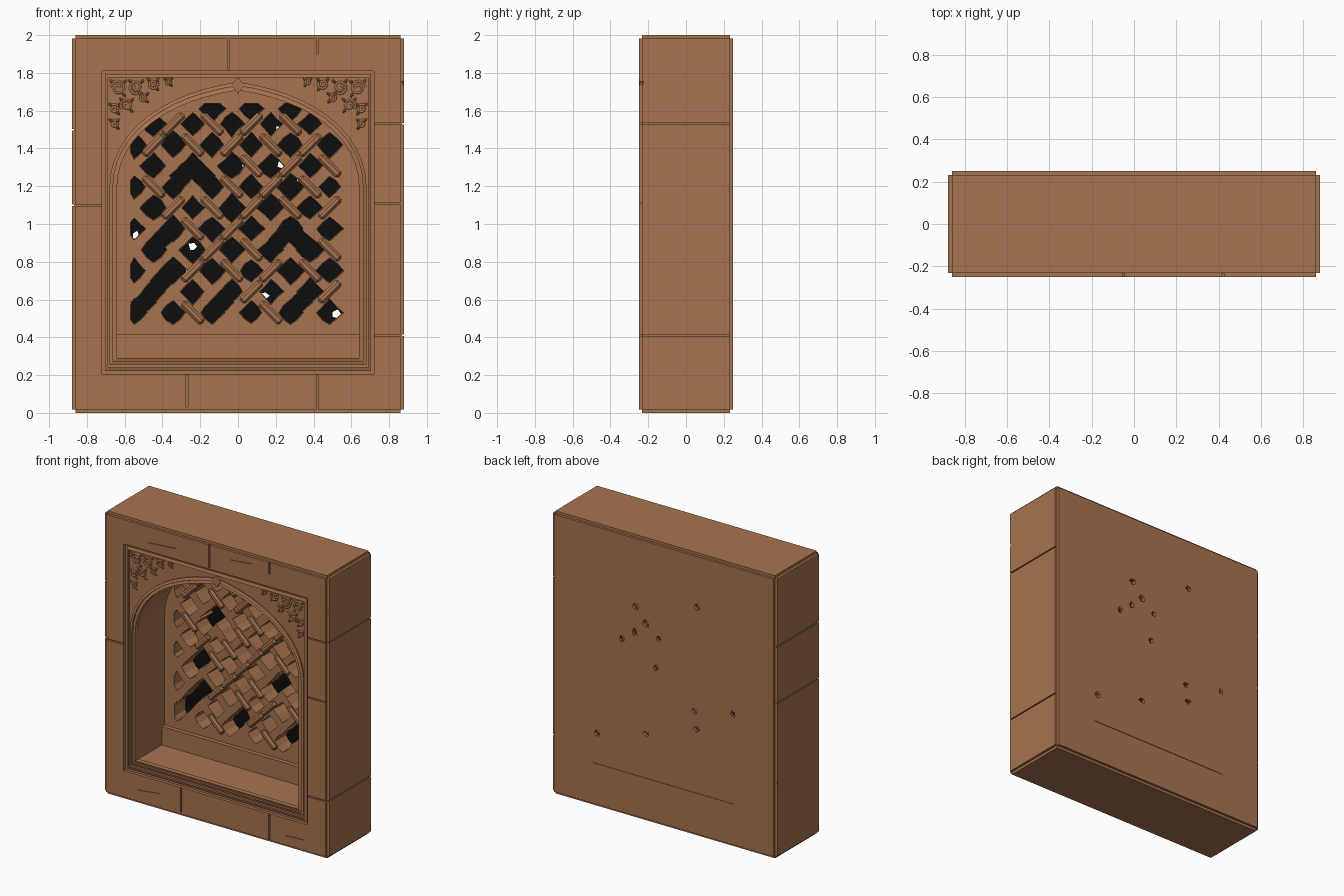
import bpy, bmesh, math, random
from mathutils import Matrix, Vector

random.seed(4)
cube = bpy.data.objects.get("Cube")
if cube:
    bpy.data.objects.remove(cube)


def material(name, rgb):
    m = bpy.data.materials.new(name)
    m.use_nodes = True
    m.diffuse_color = (*rgb, 1)
    m.node_tree.nodes["Principled BSDF"].inputs["Base Color"].default_value = (*rgb, 1)
    return m


STONE = material("terracotta stone", (0.39, 0.173, 0.079))
DARK = material("dark hollow", (0.004, 0.004, 0.004))


def finish(bm, name, mat=STONE):
    bmesh.ops.recalc_face_normals(bm, faces=bm.faces)
    me = bpy.data.meshes.new(name)
    bm.to_mesh(me)
    bm.free()
    me.materials.append(mat)
    ob = bpy.data.objects.new(name, me)
    bpy.context.collection.objects.link(ob)
    return ob


def add_prism(bm, front, back, y0, y1):
    """Solid between two matching (x, z) outlines."""
    a = [bm.verts.new((x, y0, z)) for x, z in front]
    b = [bm.verts.new((x, y1, z)) for x, z in back]
    bm.faces.new(a)
    bm.faces.new(b[::-1])
    for i in range(len(a)):
        j = (i + 1) % len(a)
        bm.faces.new((a[j], a[i], b[i], b[j]))


def prism(name, outline, y0, y1, mat=STONE):
    bm = bmesh.new()
    add_prism(bm, outline, outline, y0, y1)
    return finish(bm, name, mat)


def ring(name, outer, inner, y0, y1, chamfer=0.0):
    """Closed moulding between two loops of equal length."""
    bm = bmesh.new()
    loops = [[bm.verts.new((x, y, z)) for x, z in pts] for pts, y in
             ((outer, y0 + chamfer), (outer, y1), (inner, y1), (inner, y0))]
    n = len(outer)
    for k in range(4):
        p, q = loops[k], loops[(k + 1) % 4]
        for i in range(n):
            j = (i + 1) % n
            bm.faces.new((p[i], p[j], q[j], q[i]))
    return finish(bm, name)


def add_box(bm, centre, size, rot=None):
    m = Matrix.Translation(centre)
    if rot:
        m = m @ rot
    return bmesh.ops.create_cube(bm, size=1, matrix=m @ Matrix.Diagonal((*size, 1)))["verts"]


def carve(target, cutter, keep=False):
    mod = target.modifiers.new("carve", 'BOOLEAN')
    mod.operation, mod.object, mod.solver = 'DIFFERENCE', cutter, 'EXACT'
    mod.use_self = True
    bpy.context.view_layer.objects.active = target
    bpy.ops.object.modifier_apply(modifier=mod.name)
    cutter.hide_render = True
    if not keep:
        bpy.data.objects.remove(cutter)


def rect(w, z0, z1):
    return [(-w, z0), (w, z0), (w, z1), (-w, z1)]


def arch(w, z0, apex, spring=1.2, n=24):
    """Pointed, flattened arch outline down to a sill."""
    pts = [(-w, z0), (w, z0)]
    for i in range(n + 1):
        t = math.pi * i / n
        c, s = math.cos(t), math.sin(t)
        pts.append((w * c, spring + (apex - spring) * (0.94 * s + 0.06 * (1 - abs(c)) ** 3)))
    return pts


# Main block with worn, rounded edges
bm = bmesh.new()
add_box(bm, (0, 0, 1), (1.755, 0.5, 2))
bmesh.ops.bevel(bm, geom=bm.edges[:], offset=0.018, segments=2, affect='EDGES')
block = finish(bm, "stone_block")

# Stepped rectangular recess and deep arched niche
carve(block, prism("recess_cutter", rect(0.72, 0.205, 1.81), -0.4, -0.228))
carve(block, prism("niche_cutter", arch(0.645, 0.285, 1.715), -0.4, 0.228))

# Masonry joints, cracks and chipped edges
bm = bmesh.new()
for x, z0, z1 in [(-0.05, 1.82, 2.1), (0.42, 1.9, 2.1), (-0.27, 0.03, 0.2), (0.42, -0.1, 0.2)]:
    add_box(bm, (x, -0.25, (z0 + z1) / 2), (0.009, 0.03, z1 - z0))
for side, z in [(-1, 1.1), (1, 1.53), (1, 1.11), (1, 0.41)]:
    add_box(bm, (side * 0.81, -0.25, z), (0.17, 0.026, 0.009))
for side, z in [(-1, 1.1), (-1, 1.5), (1, 1.53), (1, 0.41)]:
    add_box(bm, (side * 0.878, 0, z), (0.018, 0.6, 0.008))
add_box(bm, (0, 0.252, 0.31), (1.1, 0.012, 0.008))
for x, z, length in [(-0.42, 1.88, 0.22), (-0.52, 0.11, 0.18), (0.62, 0.09, 0.14), (0.2, 1.93, 0.16)]:
    add_box(bm, (x, -0.25, z), (length, 0.012, 0.007), Matrix.Rotation(random.uniform(-0.15, 0.15), 4, 'Y'))
for i in range(22):
    side = random.choice((-1, 1))
    spin = Matrix.Rotation(random.uniform(0.4, 1.1), 4, 'Z') @ Matrix.Rotation(random.uniform(-0.4, 0.4), 4, 'X')
    add_box(bm, (side * 0.885, random.choice((-0.256, 0.256)), random.uniform(0.1, 1.9)),
            (0.03, 0.03, random.uniform(0.04, 0.1)), spin)
carve(block, finish(bm, "joint_cutter"))

# Small breaks through the thin back wall
breaks = [(-.26, 1.62), (.22, 1.5), (.14, 1.4), (.04, 1.32), (.23, 1.32), (.33, 1.24),
          (.06, 1.11), (-.54, .94), (-.24, .88), (-.26, .76), (.14, .62), (.52, .52)]
bm = bmesh.new()
for x, z in breaks:
    pts = [(x + random.uniform(.014, .03) * math.cos(a), z + random.uniform(.014, .03) * math.sin(a))
           for a in (0, 1.2, 2.5, 3.8, 5.1)]
    add_prism(bm, pts, pts, 0.1, 0.4)
holes = finish(bm, "break_cutter")
carve(block, holes, keep=True)
shadow = prism("hollow_backing", rect(0.575, 0.45, 1.65), 0.222, 0.227, DARK)
carve(shadow, holes)

# Lattice screen: an arched slab pierced by staggered diamonds
screen = prism("lattice_screen", arch(0.65, 0.28, 1.72), 0.1, 0.221)
PX, PZ, Z0 = 0.207, 0.222, 0.53


def inside(x, z):
    return abs(x) < 0.58 and (x / 0.62) ** 2 + (max(0, z - 1.2) / 0.5) ** 2 < 1


def diamond(x, z, r):
    pts = []
    for k in range(8):
        a = k * math.pi / 4
        d = r * (1 if k % 2 == 0 else 0.74) * random.uniform(0.9, 1.1)
        pts.append((max(-.57, min(.57, x + d * math.cos(a))), max(.465, min(1.64, z + d * math.sin(a)))))
    mx, mz = sum(p[0] for p in pts) / 8, sum(p[1] for p in pts) / 8
    return pts, [(mx + (px - mx) * 0.86, mz + (pz - mz) * 0.86) for px, pz in pts]


cells = []
for row in range(11):
    for col in range(6):
        x = -0.55 + PX * col + (PX / 2 if row % 2 else 0)
        z = Z0 + PZ / 2 * row
        if inside(x, z):
            cells.append((row, col, x, z))
bm = bmesh.new()
for row, col, x, z in cells:
    add_prism(bm, *diamond(x, min(z, 1.61), random.uniform(0.062, 0.076)), 0.05, 0.3)
# broken bars that join neighbouring openings
broken = [(-.295, 1.255), (-.19, 1.255), (.325, .92), (.225, .92), (-.4, .92), (-.4, .7),
          (-.09, .585), (.33, .585), (-.5, .585)]
for x, z in broken:
    add_prism(bm, *diamond(x, z, 0.066), 0.05, 0.3)
carve(screen, finish(bm, "lattice_cutter"))

# Woven straps over the lattice crossings
bm = bmesh.new()
for row, col, x, z in cells:
    nx = x + PX / 2
    if nx < 0.55 and inside(nx, z) and z < 1.6 and all(math.dist((nx, z), b) > 0.1 for b in broken):
        turn = math.pi / 4 * (1 if (row // 2 + col) % 2 else -1)
        vs = add_box(bm, (nx, 0.1, z), (0.15, 0.04, 0.042), Matrix.Rotation(turn, 4, 'Y'))
        es = {e for v in vs for e in v.link_edges}
        bmesh.ops.bevel(bm, geom=list(es), offset=0.012, segments=1, affect='EDGES')
finish(bm, "lattice_straps")

# Ledge beneath the lattice
prism("niche_ledge", rect(0.645, 0.28, 0.415), 0.07, 0.105)

# Rectangular and arched mouldings
ring("outer_bead", rect(0.705, 0.222, 1.795), rect(0.688, 0.24, 1.775), -0.243, -0.22, 0.006)
ring("arch_moulding", arch(0.68, 0.255, 1.752), arch(0.662, 0.272, 1.732), -0.243, -0.22, 0.006)
ring("arch_lip", arch(0.658, 0.276, 1.726), arch(0.64, 0.29, 1.708), -0.235, -0.2, 0.005)
prism("apex_point", [(-0.035, 1.735), (0, 1.69), (0.035, 1.735), (0, 1.775)], -0.246, -0.22)

# Carved scrolls and leaves in the spandrels
curve = bpy.data.curves.new("spandrel_scrolls", 'CURVE')
curve.dimensions, curve.bevel_depth, curve.bevel_resolution = '3D', 0.007, 1
bm = bmesh.new()
scrolls = [(.635, 1.72, .042), (.655, 1.61, .026), (.54, 1.725, .038), (.59, 1.63, .034),
           (.45, 1.74, .028), (.655, 1.53, .022), (.37, 1.752, .017), (.5, 1.67, .022)]
for side in (-1, 1):
    for x, z, r in scrolls:
        sp = curve.splines.new('POLY')
        sp.points.add(15)
        for i, p in enumerate(sp.points):
            a, d = i * 0.62 + x * 20, r * (1 - i / 20)
            p.co = (side * (x + d * math.cos(a)), -0.229, z + d * math.sin(a), 1)
        for a in (0.8, 2.4, 4.0):
            spin = Matrix.Rotation(-side * a, 4, 'Y')
            c = Vector((side * (x + r * 1.15 * math.cos(a)), -0.228, z + r * 1.15 * math.sin(a)))
            bmesh.ops.create_icosphere(bm, subdivisions=1, radius=1,
                                       matrix=Matrix.Translation(c) @ spin @ Matrix.Diagonal((.016, .012, .008, 1)))
curve.materials.append(STONE)
bpy.context.collection.objects.link(bpy.data.objects.new("spandrel_scrolls", curve))
finish(bm, "spandrel_leaves")
